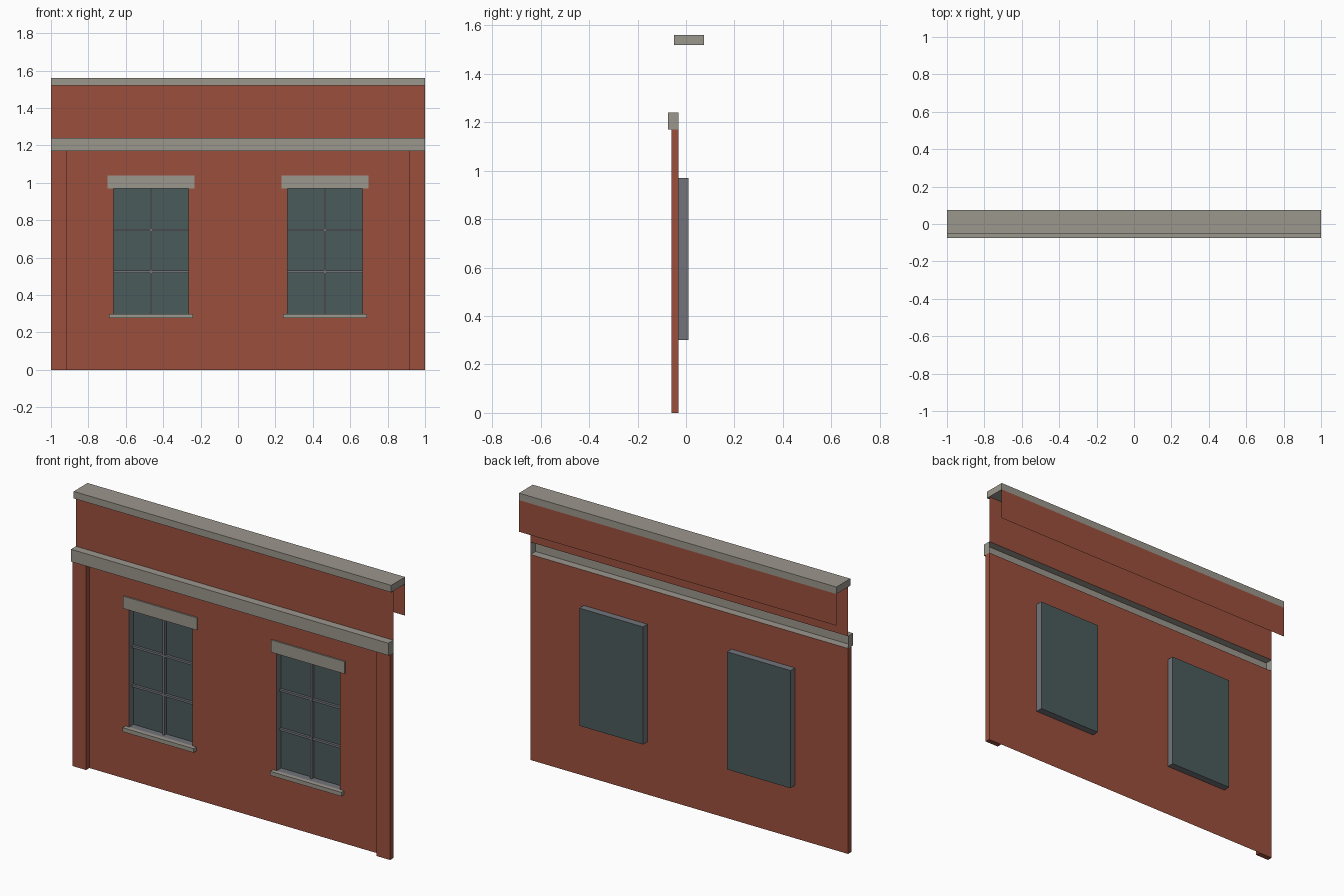
import bpy
import bmesh
from mathutils import Vector

cube = bpy.data.objects.get("Cube")
if cube:
    bpy.data.objects.remove(cube, do_unlink=True)


def material(name, rgb):
    mat = bpy.data.materials.new(name)
    mat.use_nodes = True
    mat.diffuse_color = (*rgb, 1)
    bsdf = next(n for n in mat.node_tree.nodes if n.type == 'BSDF_PRINCIPLED')
    bsdf.inputs["Base Color"].default_value = (*rgb, 1)
    bsdf.inputs["Roughness"].default_value = 0.9
    return mat


BRICK = material("brick red", (0.33, 0.08, 0.046))
STONE = material("warm stone grey", (0.33, 0.31, 0.27))
FRAME = material("window frame grey", (0.17, 0.175, 0.195))
GLASS = material("dark teal glass", (0.07, 0.105, 0.105))

FRONT, BACK, TOP = Vector((0, -1, 0)), Vector((0, 1, 0)), Vector((0, 0, 1))
WALL_Y = -0.03


def finish(name, bm, *mats):
    mesh = bpy.data.meshes.new(name)
    bm.to_mesh(mesh)
    bm.free()
    for mat in mats:
        mesh.materials.append(mat)
    obj = bpy.data.objects.new(name, mesh)
    bpy.context.collection.objects.link(obj)
    return obj


def box(name, xs, ys, zs, mats, open_sides=(), second=None):
    """Box from ranges; open_sides are left out, second gets material 1."""
    bm = bmesh.new()
    bmesh.ops.create_cube(bm, size=1)
    for v in bm.verts:
        v.co = [r[0] if c < 0 else r[1] for c, r in zip(v.co, (xs, ys, zs))]
    bm.normal_update()
    for f in bm.faces:
        if second and f.normal.dot(second) > 0.9:
            f.material_index = 1
    gone = [f for f in bm.faces if any(f.normal.dot(s) > 0.9 for s in open_sides)]
    bmesh.ops.delete(bm, geom=gone, context='FACES')
    return finish(name, bm, *mats)


def panel(name, xs, zs, y, mat, holes=(), flip=False):
    """Upright sheet made of grid cells, leaving out cells inside the holes."""
    bm = bmesh.new()
    for x0, x1 in zip(xs, xs[1:]):
        for z0, z1 in zip(zs, zs[1:]):
            mx, mz = (x0 + x1) / 2, (z0 + z1) / 2
            if any(a < mx < b and c < mz < d for a, b, c, d in holes):
                continue
            loop = [(x0, y, z0), (x1, y, z0), (x1, y, z1), (x0, y, z1)]
            if flip:
                loop.reverse()
            bm.faces.new([bm.verts.new(p) for p in loop])
    bmesh.ops.remove_doubles(bm, verts=bm.verts, dist=0.0001)
    return finish(name, bm, mat)


# Main wall with two window openings
CENTRES = {"right": -0.465, "left": 0.465}
HALF, SILL_Z, HEAD_Z = 0.2, 0.30, 0.97
holes = [(c - HALF, c + HALF, SILL_Z, HEAD_Z) for c in CENTRES.values()]
cuts = sorted([-1, 1] + [x for h in holes for x in h[:2]])
panel("wall", cuts, [0, SILL_Z, HEAD_Z, 1.17], WALL_Y, BRICK, holes)

# Corner pilasters
for side, xs in (("right", (-1, -0.915)), ("left", (0.915, 1))):
    box(side + "_pilaster", xs, (-0.06, WALL_Y), (0, 1.17), [BRICK], (BACK, TOP))

# Cornice, parapet, coping and the short skirt behind it
box("cornice", (-1, 1), (-0.075, WALL_Y), (1.17, 1.24), [STONE], (BACK,))
panel("parapet", [-1, 1], [1.24, 1.52], WALL_Y, BRICK)
box("coping", (-1, 1), (-0.05, 0.075), (1.52, 1.56), [STONE])
panel("coping_back_skirt", [-1, 1], [1.34, 1.52], 0.075, BRICK, flip=True)

# Windows
BAR = 0.006
for side, c in CENTRES.items():
    box(side + "_window_recess", (c - HALF, c + HALF), (WALL_Y, 0.01),
        (SILL_Z, HEAD_Z), [FRAME, GLASS], (FRONT,), BACK)
    box(side + "_mullion", (c - BAR, c + BAR), (-0.008, 0.01),
        (SILL_Z, HEAD_Z), [FRAME], (BACK,))
    for i, z in enumerate((0.525, 0.748)):
        box(f"{side}_glazing_bar_{i + 1}", (c - HALF, c + HALF), (-0.004, 0.01),
            (z - BAR, z + BAR), [FRAME], (BACK,))
    box(side + "_lintel", (c - 0.232, c + 0.232), (WALL_Y - 0.008, WALL_Y),
        (HEAD_Z, 1.04), [STONE], (BACK,))
    box(side + "_sill", (c - 0.224, c + 0.224), (WALL_Y - 0.025, WALL_Y),
        (0.277, SILL_Z), [STONE], (BACK,))
